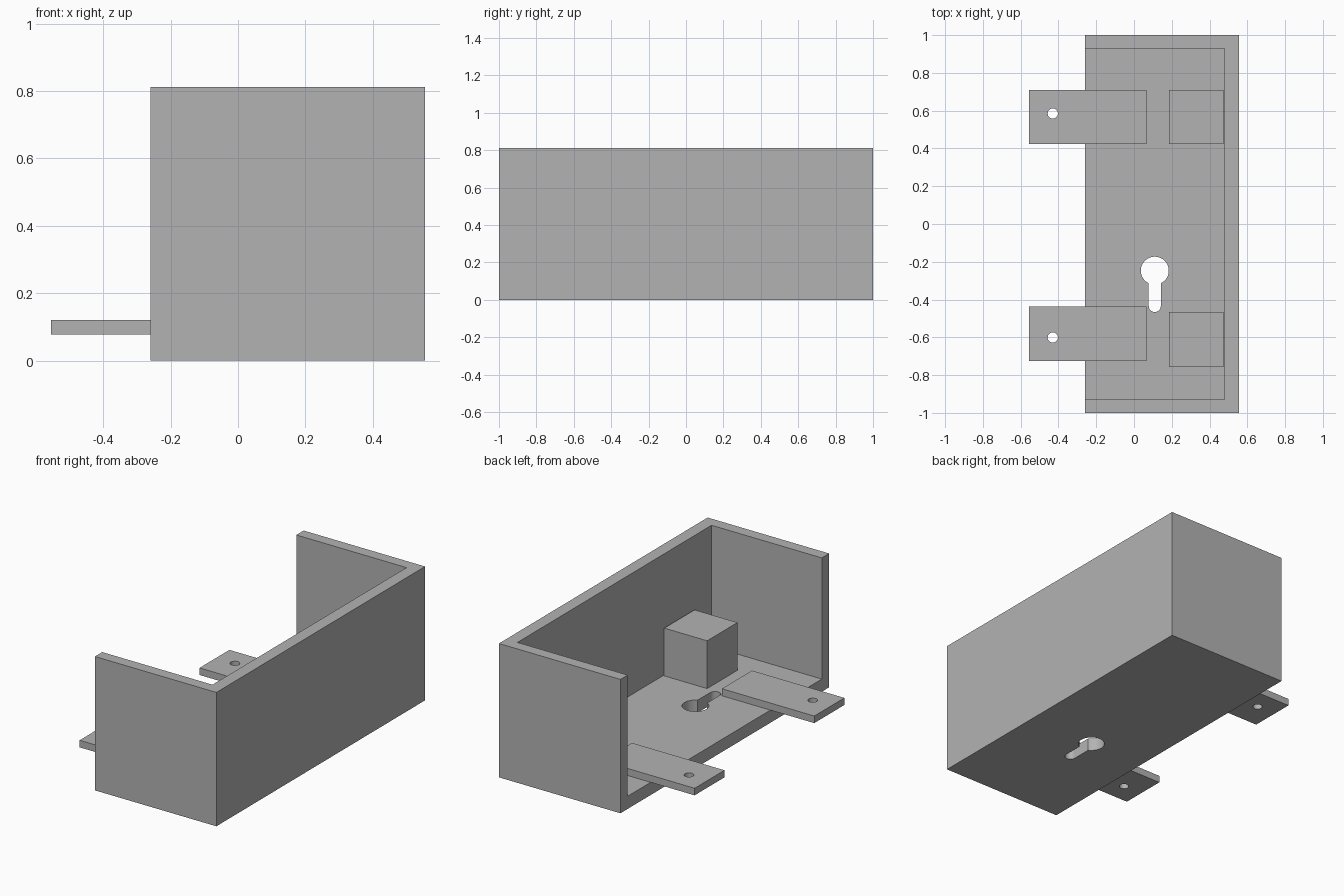
import bpy
import bmesh
from math import sin, cos, pi, asin, sqrt
from mathutils import Vector

FLOOR = 0.077

if "Cube" in bpy.data.objects:
    bpy.data.objects.remove(bpy.data.objects["Cube"], do_unlink=True)

grey = bpy.data.materials.new("plain_grey")
grey.use_nodes = True
grey.diffuse_color = (0.45, 0.45, 0.45, 1)
grey.node_tree.nodes["Principled BSDF"].inputs["Base Color"].default_value = grey.diffuse_color


def prism(name, outline, z0, z1):
    """Extrude a counter-clockwise outline from z0 up to z1."""
    bm = bmesh.new()
    base = bm.faces.new([bm.verts.new((x, y, z0)) for x, y in outline])
    top = bmesh.ops.extrude_face_region(bm, geom=[base])["geom"]
    verts = [v for v in top if isinstance(v, bmesh.types.BMVert)]
    bmesh.ops.translate(bm, verts=verts, vec=Vector((0, 0, z1 - z0)))
    bmesh.ops.recalc_face_normals(bm, faces=bm.faces)
    mesh = bpy.data.meshes.new(name)
    bm.to_mesh(mesh)
    bm.free()
    mesh.materials.append(grey)
    obj = bpy.data.objects.new(name, mesh)
    bpy.context.collection.objects.link(obj)
    return obj


def rect(x0, x1, y0, y1):
    return [(x0, y0), (x1, y0), (x1, y1), (x0, y1)]


def arc(cx, cy, r, a0, a1, steps):
    return [(cx + r * cos(a0 + (a1 - a0) * i / steps),
             cy + r * sin(a0 + (a1 - a0) * i / steps)) for i in range(steps + 1)]


def cut(obj, cutter):
    """Subtract the cutter, then discard it."""
    cutter.hide_render = True
    bpy.context.view_layer.objects.active = obj
    mod = obj.modifiers.new("cut", "BOOLEAN")
    mod.operation = "DIFFERENCE"
    mod.solver = "EXACT"
    mod.object = cutter
    bpy.ops.object.modifier_apply(modifier=mod.name)
    bpy.data.objects.remove(cutter, do_unlink=True)


def smooth(obj):
    bpy.ops.object.select_all(action="DESELECT")
    obj.select_set(True)
    bpy.context.view_layer.objects.active = obj
    bpy.ops.object.shade_smooth_by_angle(angle=pi / 6)


# Housing: a floor and three walls, open at the top and on one long side
housing = prism("housing", rect(-0.26, 0.555, -1, 1), 0, 0.812)
cut(housing, prism("cavity", rect(-0.5, 0.48, -0.93, 0.93), FLOOR, 1))

# Keyhole through the floor: round entry with a narrow rounded slot
cx, cy, big, small, slot_y = 0.11, -0.247, 0.074, 0.032, -0.434
half = asin(small / big)
keyhole = arc(cx, cy, big, half - pi / 2, 1.5 * pi - half, 40)
keyhole += arc(cx, slot_y, small, pi, 2 * pi, 16)
cut(housing, prism("keyhole", keyhole, -0.1, 0.2))
smooth(housing)

# Mounting tabs with screw holes, lying on the floor
for side, y0, y1 in (("back", 0.424, 0.71), ("front", -0.725, -0.437)):
    tab = prism(side + "_tab", rect(-0.555, 0.065, y0, y1), FLOOR, 0.12)
    hole = arc(-0.43, (y0 + y1) / 2 + 0.018 * (y0 > 0) - 0.02 * (y0 < 0), 0.027, 0, 2 * pi, 32)[:-1]
    cut(tab, prism("screw_hole", hole, 0, 0.2))
    smooth(tab)

# Cube blocks beside the long wall
for side, y0, y1 in (("back", 0.424, 0.71), ("front", -0.757, -0.467)):
    prism(side + "_block", rect(0.185, 0.473, y0, y1), FLOOR, 0.367)
